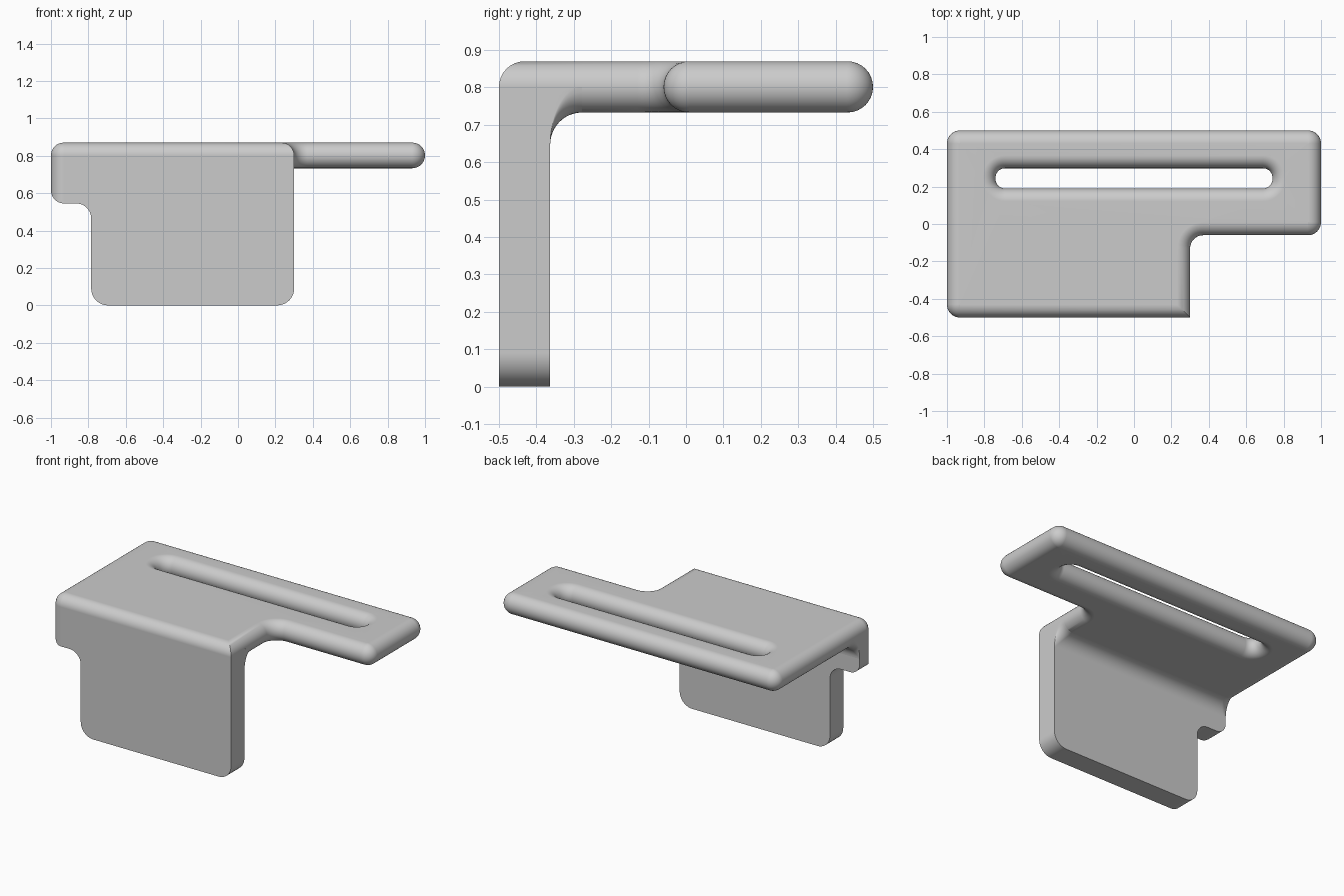
import bpy, bmesh, math
from mathutils import Vector

cube = bpy.data.objects.get("Cube")
if cube:
    bpy.data.objects.remove(cube, do_unlink=True)

R = 0.0685            # half the sheet thickness, also the edge rounding
MID = 0.8015          # height of the middle of the top plate
BACK = -0.363         # rear face of the hanging flap

grey = bpy.data.materials.new("plain grey")
grey.use_nodes = True
grey.diffuse_color = (0.6, 0.6, 0.6, 1)
grey.node_tree.nodes["Principled BSDF"].inputs["Base Color"].default_value = (0.6, 0.6, 0.6, 1)


def outline(corners, inset=0.0, steps=10):
    """Counter-clockwise right-angled outline with rounded corners, moved inwards."""
    pts = []
    for i, (x, y, r) in enumerate(corners):
        c = Vector((x, y))
        e1 = (c - Vector(corners[i - 1][:2])).normalized()
        e2 = (Vector(corners[(i + 1) % len(corners)][:2]) - c).normalized()
        n1, n2 = Vector((-e1.y, e1.x)), Vector((-e2.y, e2.x))
        sign = 1 if e1.cross(e2) > 0 else -1
        rad = max(r - sign * inset, 0)
        centre = c + (n1 + n2) * (inset + sign * rad)
        for k in range(steps + 1 if r else 1):
            a = math.pi / 2 * k / steps
            pts.append(centre - sign * rad * (n1 * math.cos(a) + n2 * math.sin(a)))
    return pts


def loft(bm, rings):
    """Skin between rings of equal length; returns the vertex rings."""
    loops = [[bm.verts.new(p) for p in ring] for ring in rings]
    for a, b in zip(loops, loops[1:]):
        for i in range(len(a)):
            j = (i + 1) % len(a)
            bm.faces.new((a[i], a[j], b[j], b[i]))
    return loops


def finish(bm, name):
    bmesh.ops.recalc_face_normals(bm, faces=bm.faces[:])
    mesh = bpy.data.meshes.new(name)
    bm.to_mesh(mesh)
    bm.free()
    mesh.materials.append(grey)
    ob = bpy.data.objects.new(name, mesh)
    bpy.context.collection.objects.link(ob)
    return ob


def prism(name, rings):
    bm = bmesh.new()
    loops = loft(bm, rings)
    bm.faces.new(loops[0])
    bm.faces.new(loops[-1])
    return finish(bm, name)


# Top plate: stepped outline and slot, both with fully rounded edges
plate_corners = [(-1, -0.5, 0.07), (0.3, -0.5, 0), (0.3, -0.06, 0.07),
                 (1, -0.06, 0.07), (1, 0.5, 0.07), (-1, 0.5, 0.07)]
slot_corners = [(-0.74, 0.19, 0.05), (0.74, 0.19, 0.05),
                (0.74, 0.298, 0.05), (-0.74, 0.298, 0.05)]
bm = bmesh.new()
angles = [math.pi * (k / 16 - 0.5) for k in range(17)]
rims = []
for corners, way in ((plate_corners, 1), (slot_corners, -1)):
    rims.append(loft(bm, [[(p.x, p.y, MID + R * math.sin(a))
                           for p in outline(corners, way * R * (1 - math.cos(a)))]
                          for a in angles]))
for level in (0, -1):
    edges = []
    for loops in rims:
        ring = loops[level]
        edges += [bm.edges.get((ring[i - 1], ring[i])) for i in range(len(ring))]
    bmesh.ops.triangle_fill(bm, edges=edges, use_beauty=True)
plate = finish(bm, "top_plate")

# Hanging flap with a notch on one side, trimmed to the plate's rounded corner
flap_corners = [(-1, 0.545, 0.07), (-0.785, 0.545, 0.08), (-0.785, 0, 0.09),
                (0.3, 0, 0.09), (0.3, MID, 0), (-1, MID, 0)]
flap = prism("hanging_flap", [[(p.x, y, p.y) for p in outline(flap_corners)]
                              for y in (-0.5, BACK)])
trim_corners = [(-1, -0.5, 0.07), (0.5, -0.5, 0), (0.5, 0, 0), (-1, 0, 0)]
trim = prism("flap_trim_helper", [[(p.x, p.y, z) for p in outline(trim_corners)]
                                  for z in (-0.5, 1.5)])
cut = flap.modifiers.new("trim", 'BOOLEAN')
cut.operation = 'INTERSECT'
cut.solver = 'EXACT'
cut.object = trim
bpy.context.view_layer.objects.active = flap
flap.select_set(True)
bpy.ops.object.modifier_apply(modifier="trim")
bpy.data.objects.remove(trim, do_unlink=True)

# Inner bend: fillet under the plate whose sides blend into the rounded edges
BEND = 0.085
rings = []
for k in range(13):
    a = math.pi / 2 * k / 12
    y = BACK + BEND * (1 - math.cos(a))
    low = MID - R - BEND * (1 - math.sin(a))
    r = max(R * math.sin(a), 0.0005)
    arc = [(r * (1 - math.sin(b)), r * (1 - math.cos(b)))
           for b in (math.pi / 2 * j / 8 for j in range(9))]
    ring = [(0.3 - dx, y, low + dz) for dx, dz in arc]
    ring += [(0.3, y, MID + 0.0005), (-1, y, MID + 0.0005)]
    ring += [(-1 + dx, y, low + dz) for dx, dz in reversed(arc)]
    rings.append(ring)
bend = prism("inner_bend", rings)

# Smooth shading with crisp edges
for ob in (plate, flap, bend):
    bpy.ops.object.select_all(action='DESELECT')
    ob.select_set(True)
    bpy.context.view_layer.objects.active = ob
    bpy.ops.object.shade_smooth_by_angle(angle=math.radians(30))
    even = ob.modifiers.new("even_normals", 'WEIGHTED_NORMAL')
    even.keep_sharp = True
